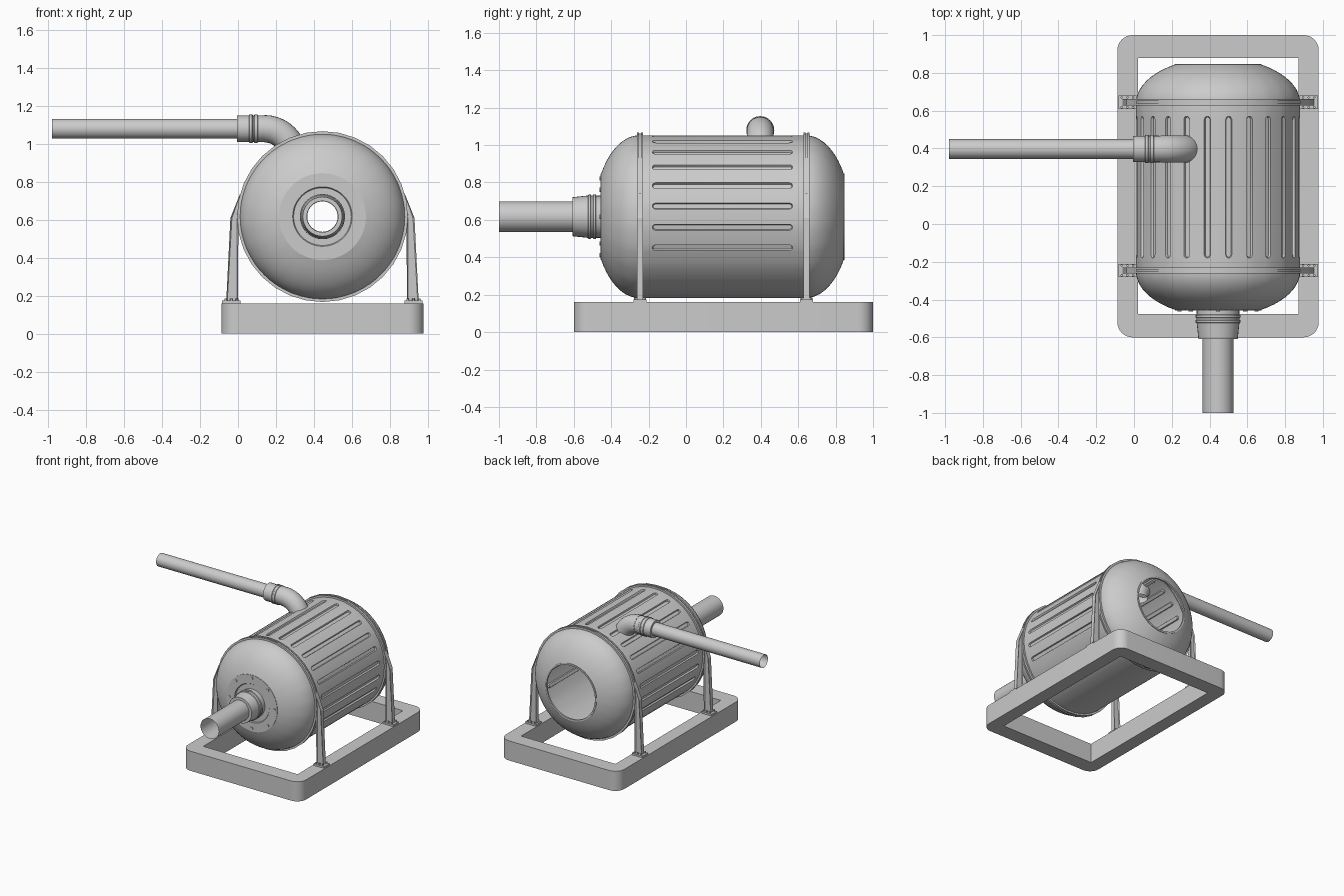
import bpy, bmesh, math
from mathutils import Vector, Matrix

if "Cube" in bpy.data.objects:
    bpy.data.objects.remove(bpy.data.objects["Cube"])

CX, CZ = 0.445, 0.617          # tank axis (runs along y)
R = 0.435                      # tank radius
Y0, Y1 = -0.25, 0.64           # ends of the straight tank wall


def finish(name, bm, smooth=True):
    bmesh.ops.remove_doubles(bm, verts=bm.verts, dist=1e-5)
    bmesh.ops.recalc_face_normals(bm, faces=bm.faces)
    me = bpy.data.meshes.new(name)
    bm.to_mesh(me)
    bm.free()
    ob = bpy.data.objects.new(name, me)
    bpy.context.collection.objects.link(ob)
    if smooth:
        bpy.ops.object.select_all(action='DESELECT')
        ob.select_set(True)
        bpy.context.view_layer.objects.active = ob
        bpy.ops.object.shade_smooth_by_angle(angle=math.radians(32))
    return ob


def skin(name, rings):
    """Join a list of closed rings of points with quads."""
    bm = bmesh.new()
    rows = [[bm.verts.new(p) for p in ring] for ring in rings]
    n = len(rows[0])
    for a, b in zip(rows, rows[1:]):
        for i in range(n):
            j = (i + 1) % n
            bm.faces.new((a[i], a[j], b[j], b[i]))
    return finish(name, bm)


def circle(center, direction, r, segs):
    q = Vector(direction).to_track_quat('Z', 'Y')
    return [Vector(center) + q @ Vector((r * math.cos(t), r * math.sin(t), 0))
            for t in (2 * math.pi * i / segs for i in range(segs))]


def lathe(name, profile, origin, direction, segs=32):
    """Turn (radius, distance) points about an axis."""
    d = Vector(direction)
    return skin(name, [circle(Vector(origin) + d * t, d, r, segs) for r, t in profile])


def prism(name, outline, y, thick, inset=0.0):
    """Extrude an x,z outline along y, with optional recessed sides."""
    bm = bmesh.new()
    a = [bm.verts.new((x, y - thick / 2, z)) for x, z in outline]
    b = [bm.verts.new((x, y + thick / 2, z)) for x, z in outline]
    sides = [bm.faces.new(a), bm.faces.new(b)]
    for i in range(len(a)):
        j = (i + 1) % len(a)
        bm.faces.new((a[i], a[j], b[j], b[i]))
    bmesh.ops.recalc_face_normals(bm, faces=bm.faces)
    if inset:
        bmesh.ops.inset_individual(bm, faces=sides, thickness=inset, depth=-inset)
    return finish(name, bm, False)


# Tank: domed ends and pressed slots around the upper part
def tank():
    w, wi, depth = 0.0165, 0.0125, 0.012
    sa, sb = -0.18 + w, 0.57 - w
    cols = []
    for k in range(24):
        mid = math.radians(7.5 + 15 * k)
        slotted = not 13 < k < 22
        for u in (-math.radians(7.5) * R, -w, -wi, -0.6 * wi, 0, 0.6 * wi, wi, w):
            cols.append((mid + u / R, u, slotted))

    def pt(a, r, y):
        return Vector((CX + r * math.cos(a), y, CZ + r * math.sin(a)))

    def dome(y, s):
        out = []
        for i in range(11):
            t = math.radians(58.8) * i / 10
            out.append([pt(c[0], R * math.cos(t), y + s * 0.24 * math.sin(t)) for c in cols])
        return out

    def half(rad, u):
        return math.sqrt(max(0, rad * rad - u * u))

    mids = []
    for yc, s, rad in ((sa, -1, w), (sa, -1, wi), (sb, 1, wi), (sb, 1, w)):
        ring = []
        for a, u, slotted in cols:
            low = slotted and rad == wi and abs(u) <= wi
            ring.append(pt(a, R - (depth if low else 0), yc + s * half(rad, u)))
        mids.append(ring)
    skin("tank_shell", dome(Y0, -1)[::-1] + mids + dome(Y1, 1))


tank()

# Open rear rim
lathe("rear_rim", [(0.218, 0.835), (0.231, 0.835), (0.231, 0.848), (0.218, 0.848), (0.218, 0.835)],
      (CX, 0, CZ), (0, 1, 0), 48)

# Front flange with its bolts
front = (0, -1, 0)
lathe("front_flange", [(0.218, 0.44), (0.229, 0.445), (0.229, 0.457), (0.157, 0.457),
                       (0.152, 0.45), (0.08, 0.45)], (CX, 0, CZ), front, 48)
for i in range(8):
    a = math.pi / 4 * i
    lathe("flange_bolt", [(0.011, 0.45), (0.011, 0.462), (0, 0.462)],
          (CX + 0.204 * math.cos(a), 0, CZ + 0.204 * math.sin(a)), front, 8)

# Front pipe and stepped collar
lathe("front_pipe", [(0.082, 0.45), (0.082, 1.0)], (CX, 0, CZ), front)
lathe("front_collar", [(0.113, 0.44), (0.113, 0.48), (0.119, 0.483), (0.119, 0.495), (0.114, 0.498),
                       (0.114, 0.507), (0.119, 0.51), (0.118, 0.522), (0.113, 0.525), (0.104, 0.608),
                       (0.082, 0.608)], (CX, 0, CZ), front)

# Upper pipe, collar and elbow running down into the tank
PY, PZ = 0.397, 1.08
left = (-1, 0, 0)
lathe("upper_pipe", [(0.052, -0.02), (0.052, 0.98)], (0, PY, PZ), left, 24)
lathe("upper_collar", [(0.07, -0.14), (0.071, -0.105), (0.075, -0.102), (0.075, -0.088), (0.071, -0.085),
                       (0.071, -0.078), (0.075, -0.075), (0.075, -0.06), (0.07, -0.057), (0.07, 0.004),
                       (0.052, 0.004)], (0, PY, PZ), left, 24)
rings, BR = [], 0.153
for i in range(11):
    a = math.pi / 2 * i / 10
    c = Vector((0.14 + BR * math.sin(a), PY, PZ - BR + BR * math.cos(a)))
    side = Vector((0, 1, 0))
    up = Vector((math.sin(a), 0, math.cos(a)))
    rings.append([c + 0.072 * (math.cos(t) * side + math.sin(t) * up)
                  for t in (2 * math.pi * k / 24 for k in range(24))])
skin("upper_elbow", rings)

# Clamp bands, legs, foot plates and bolts
for y in (-0.246, 0.644):
    lathe("clamp_band", [(0.43, -0.017), (0.45, -0.017), (0.45, -0.006), (0.444, -0.006), (0.444, 0.006),
                         (0.45, 0.006), (0.45, 0.017), (0.43, 0.017)], (CX, y, CZ), (0, 1, 0), 32)
    for s in (-1, 1):
        leg = [(0.507, 0.17), (0.445, 0.17), (0.443, 0.62), (0.433, 0.74), (0.485, 0.61)]
        prism("support_leg", [(CX + s * d, z) for d, z in leg], y, 0.034, 0.008)
        plate = [(0.432, 0.158), (0.528, 0.158), (0.528, 0.174), (0.432, 0.174)]
        prism("foot_plate", [(CX + s * d, z) for d, z in plate], y, 0.07)
        for d in (0.45, 0.48, 0.51):
            for dy in (-0.026, 0.026):
                lathe("foot_bolt", [(0.007, 0), (0.007, 0.014), (0, 0.014)],
                      (CX + s * d, y + dy, 0.172), (0, 0, 1), 6)


# Base frame: rounded outside, square opening inside
def base_frame():
    hx, hy, cr, cy, h = 0.533, 0.8, 0.08, 0.2, 0.16
    ix, iy0, iy1 = 0.425, -0.476, 0.88
    outer, inner = [], []
    for q, (sx, sy) in enumerate(((1, 1), (-1, 1), (-1, -1), (1, -1))):
        for i in range(9):
            a = math.pi / 2 * (q + i / 8)
            outer.append((CX + sx * (hx - cr) + cr * math.cos(a), cy + sy * (hy - cr) + cr * math.sin(a)))
            inner.append((CX + sx * ix, iy1 if sy > 0 else iy0))
    loops = [(inner, 0), (outer, 0), (outer, h), (inner, h), (inner, 0)]
    skin("base_frame", [[(x, y, z) for x, y in pts] for pts, z in loops])


base_frame()
